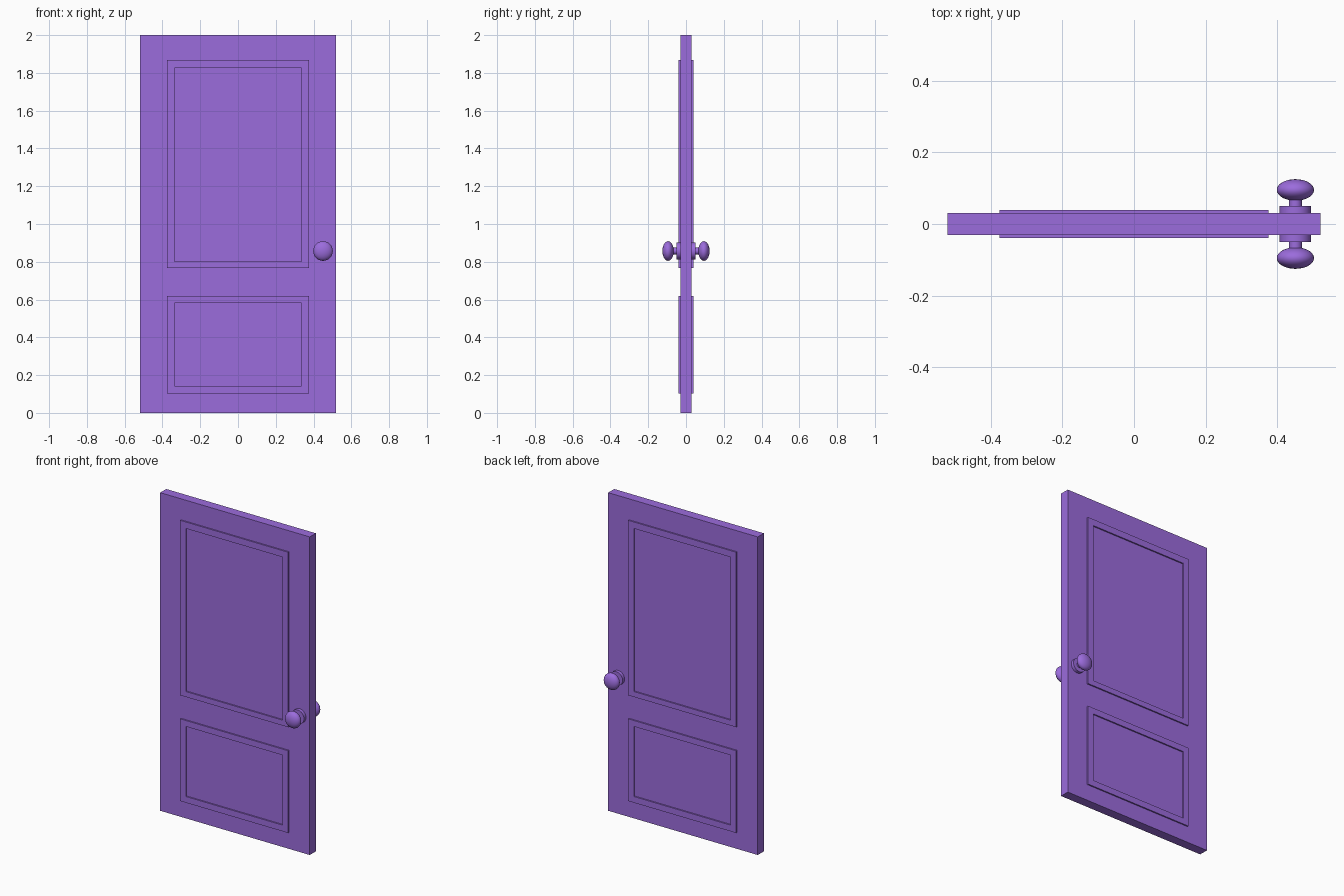
import bpy, bmesh, math

if "Cube" in bpy.data.objects:
    bpy.data.objects.remove(bpy.data.objects["Cube"])

mat = bpy.data.materials.new("door_purple")
mat.diffuse_color = (0.33, 0.15, 0.72, 1)
mat.use_nodes = True
mat.node_tree.nodes["Principled BSDF"].inputs["Base Color"].default_value = mat.diffuse_color

KNOB_X, KNOB_Z = 0.45, 0.857
HALF = 0.03       # half the slab thickness
RAISED = 0.0385   # front of the mouldings


def finish(bm, name, smooth=False):
    bmesh.ops.recalc_face_normals(bm, faces=bm.faces)
    me = bpy.data.meshes.new(name)
    bm.to_mesh(me)
    bm.free()
    ob = bpy.data.objects.new(name, me)
    bpy.context.collection.objects.link(ob)
    me.materials.append(mat)
    if smooth:
        bpy.ops.object.select_all(action='DESELECT')
        ob.select_set(True)
        bpy.context.view_layer.objects.active = ob
        bpy.ops.object.shade_smooth_by_angle(angle=math.radians(35))
    return ob


def moulding(name, outer, inner, side):
    """Rectangular ring; outer and inner are (half width, z low, z high)."""
    bm = bmesh.new()
    loops = []
    for (w, lo, hi), y in ((outer, HALF), (outer, RAISED), (inner, RAISED), (inner, HALF)):
        loops.append([bm.verts.new((x, y * side, z))
                      for x, z in ((-w, lo), (w, lo), (w, hi), (-w, hi))])
    for a, b in zip(loops, loops[1:] + loops[:1]):
        for i in range(4):
            j = (i + 1) % 4
            bm.faces.new((a[i], a[j], b[j], b[i]))
    finish(bm, name)


def lathe(name, profile, side, segments=32):
    """Revolve (radius, distance from door centre) points about the knob axis."""
    bm = bmesh.new()
    verts = [bm.verts.new((KNOB_X + r, d * side, KNOB_Z)) for r, d in profile]
    edges = [bm.edges.new(p) for p in zip(verts, verts[1:])]
    bmesh.ops.spin(bm, geom=verts + edges, cent=(KNOB_X, 0, KNOB_Z), axis=(0, 1, 0),
                   angle=math.tau, steps=segments, use_duplicate=False)
    bmesh.ops.remove_doubles(bm, verts=bm.verts, dist=1e-5)
    finish(bm, name, smooth=True)


# Door slab
bm = bmesh.new()
bmesh.ops.create_cube(bm, size=1)
bmesh.ops.scale(bm, vec=(1.04, 2 * HALF, 2), verts=bm.verts)
bmesh.ops.translate(bm, vec=(0, 0, 1), verts=bm.verts)
finish(bm, "door_slab")

# Flattened knob profile
N = 14
knob = [(0.052 * math.sin(math.pi * i / N), 0.095 - 0.03 * math.cos(math.pi * i / N))
        for i in range(N + 1)]
knob[0] = (0, knob[0][1])
knob[-1] = (0, knob[-1][1])

for label, side in (("front", -1), ("back", 1)):
    # Panel mouldings
    moulding(label + "_upper_moulding", (0.375, 0.768, 1.868), (0.336, 0.802, 1.827), side)
    moulding(label + "_lower_moulding", (0.375, 0.103, 0.62), (0.336, 0.142, 0.582), side)
    # Knob, stem and backplate
    lathe(label + "_knob_plate", [(0, HALF), (0.044, HALF), (0.044, 0.05), (0, 0.05)], side)
    lathe(label + "_knob_stem", [(0, 0.048), (0.018, 0.048), (0.018, 0.075), (0, 0.075)], side)
    lathe(label + "_knob", knob, side)
